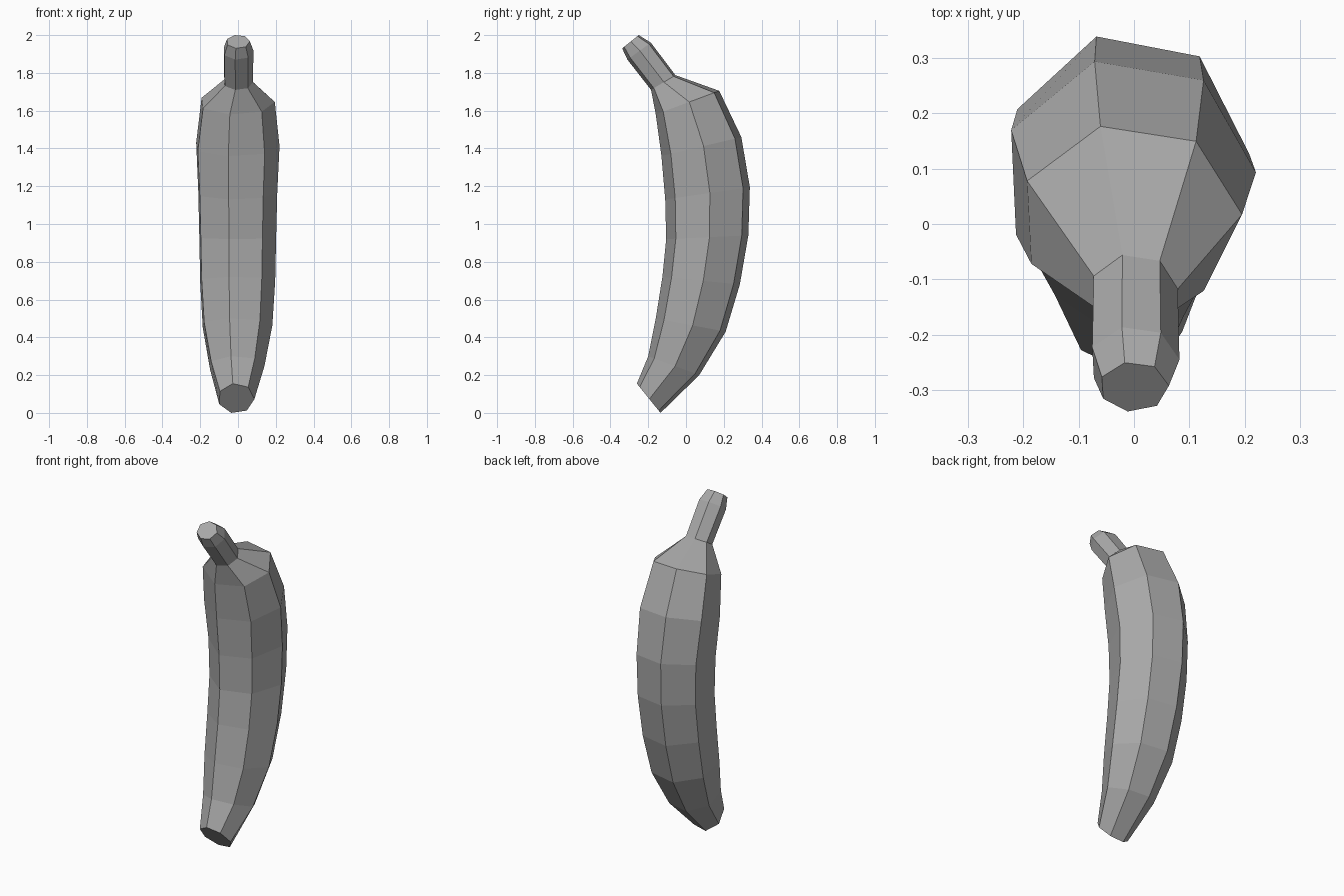
import bpy, bmesh, math

old = bpy.data.objects.get("Cube")
if old:
    bpy.data.objects.remove(old, do_unlink=True)

# One plain grey for the whole fruit
grey = bpy.data.materials.new("plain grey")
grey.use_nodes = True
color = (0.4, 0.4, 0.4, 1.0)
grey.diffuse_color = color
grey.node_tree.nodes["Principled BSDF"].inputs["Base Color"].default_value = color

SIDES = 7
TWIST = math.radians(2.5)

# Tilted rings, bottom to top:
# front (y, z), back (y, z), centre x, half width
RINGS = [
    (-0.26, 0.155, -0.135, 0.00, -0.010, 0.097),   # blossom end
    (-0.20, 0.30, 0.07, 0.20, -0.010, 0.150),
    (-0.16, 0.50, 0.21, 0.43, -0.010, 0.192),
    (-0.125, 0.72, 0.285, 0.68, -0.010, 0.207),
    (-0.105, 0.92, 0.33, 0.94, -0.010, 0.212),
    (-0.11, 1.13, 0.338, 1.195, -0.010, 0.218),
    (-0.13, 1.36, 0.293, 1.46, -0.010, 0.230),
    (-0.16, 1.58, 0.176, 1.705, -0.007, 0.202),    # shoulder
    (-0.185, 1.71, -0.056, 1.788, 0.000, 0.079),   # stem base
    (-0.31, 1.87, -0.186, 1.96, 0.000, 0.082),
    (-0.338, 1.93, -0.25, 2.00, 0.000, 0.063),     # stem tip
]


def add_ring(bm, fy, fz, by, bz, cx, half_width):
    """Seven-sided ring spanning the front and back points."""
    angles = [TWIST + i * math.tau / SIDES for i in range(SIDES)]
    lo = min(math.sin(a) for a in angles)
    hi = max(math.sin(a) for a in angles)
    ring = []
    for a in angles:
        t = (math.sin(a) - lo) / (hi - lo)
        ring.append(bm.verts.new((cx + half_width * math.cos(a),
                                  fy + (by - fy) * t,
                                  fz + (bz - fz) * t)))
    return ring


# Loft the body and stem, then cap both ends
bm = bmesh.new()
rings = [add_ring(bm, *r) for r in RINGS]
for low, high in zip(rings, rings[1:]):
    for i in range(SIDES):
        j = (i + 1) % SIDES
        bm.faces.new((low[i], low[j], high[j], high[i]))
bm.faces.new(rings[0][::-1])
bm.faces.new(rings[-1])
bmesh.ops.recalc_face_normals(bm, faces=bm.faces)

mesh = bpy.data.meshes.new("banana")
bm.to_mesh(mesh)
bm.free()
mesh.materials.append(grey)
banana = bpy.data.objects.new("banana", mesh)
bpy.context.collection.objects.link(banana)
